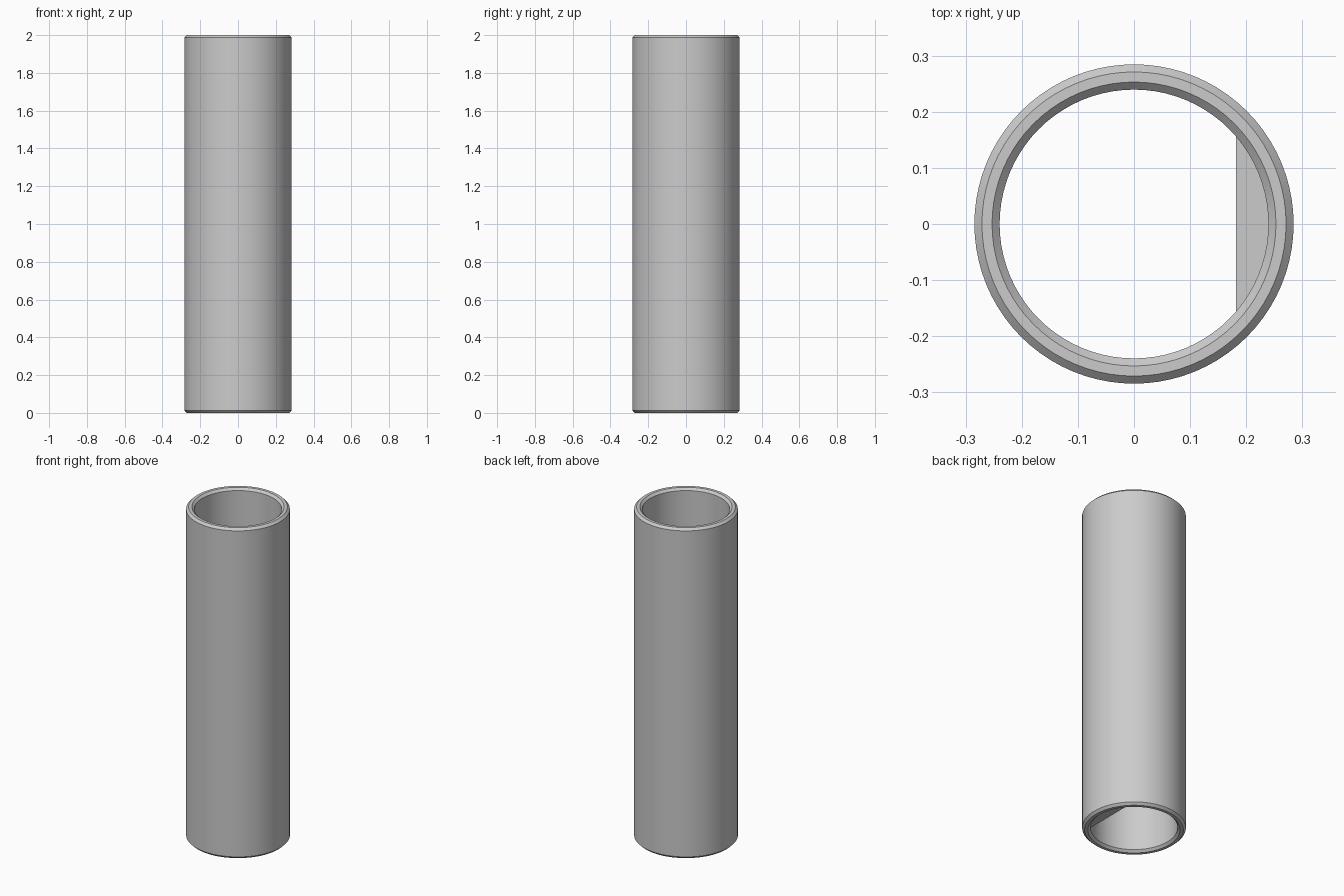
import bpy, bmesh
from math import cos, sin, tau, radians

if "Cube" in bpy.data.objects:
    bpy.data.objects.remove(bpy.data.objects["Cube"])

SIDES = 80
H = 2.0
BEVEL = 0.0135
R_OUT, R_IN = 0.2845, 0.2395


def finish(bm, name):
    mesh = bpy.data.meshes.new(name)
    bm.to_mesh(mesh)
    bm.free()
    obj = bpy.data.objects.new(name, mesh)
    bpy.context.collection.objects.link(obj)
    return obj


def ring_point(r, i, z):
    a = tau * i / SIDES
    return (r * cos(a), r * sin(a), z)


# Tube wall: closed chamfered section swept around z
profile = [
    (R_OUT - BEVEL, 0), (R_OUT, BEVEL),
    (R_OUT, H - BEVEL), (R_OUT - BEVEL, H),
    (R_IN + BEVEL, H), (R_IN, H - BEVEL),
    (R_IN, BEVEL), (R_IN + BEVEL, 0),
]
bm = bmesh.new()
rings = [[bm.verts.new(ring_point(r, i, z)) for i in range(SIDES)] for r, z in profile]
for k, a in enumerate(rings):
    b = rings[(k + 1) % len(rings)]
    for i in range(SIDES):
        j = (i + 1) % SIDES
        bm.faces.new((a[i], a[j], b[j], b[i]))
bmesh.ops.recalc_face_normals(bm, faces=bm.faces[:])
tube = finish(bm, "tube_wall")

# Flat web closing a segment of the bore at the lower chamfer
bm = bmesh.new()
bm.faces.new([bm.verts.new(ring_point(R_IN, i, BEVEL)) for i in range(-9, 10)])
finish(bm, "bottom_web")

# Smooth round walls, crisp chamfer edges
bpy.context.view_layer.objects.active = tube
tube.select_set(True)
bpy.ops.object.shade_smooth_by_angle(angle=radians(30))
